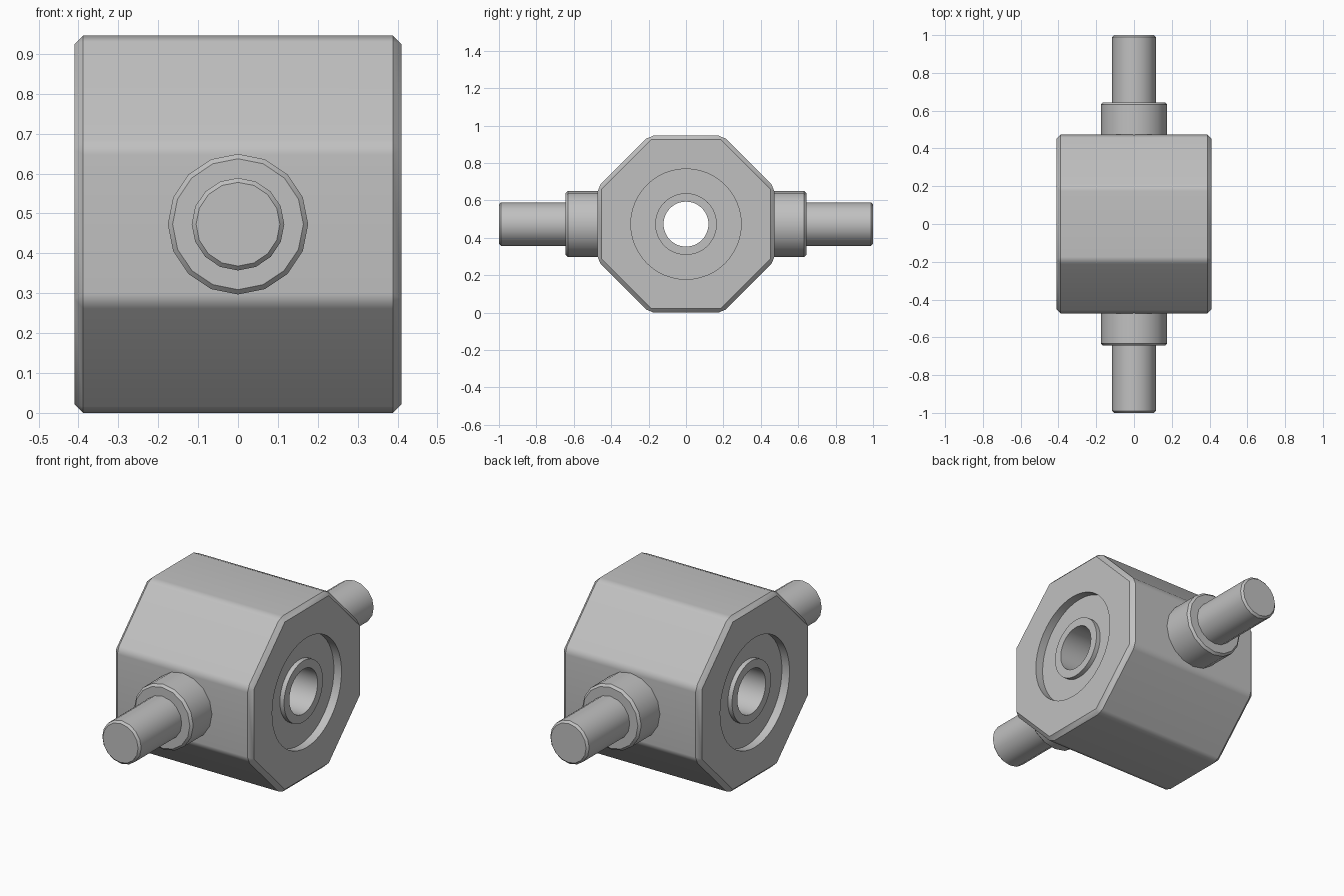
import bpy
import bmesh
import math
from mathutils import Matrix, Vector

MID = 0.473      # axis height and octagon apothem
HALF = 0.41      # half length of the housing

cube = bpy.data.objects.get("Cube")
if cube:
    bpy.data.objects.remove(cube, do_unlink=True)

grey = bpy.data.materials.new("plain grey")
grey.use_nodes = True
grey.diffuse_color = (0.53, 0.53, 0.53, 1)
grey.node_tree.nodes["Principled BSDF"].inputs["Base Color"].default_value = grey.diffuse_color


def lathe(name, profile, sides, axis, closed=False):
    """Turn (radius, distance) points about 'X', 'Y' or '-Y' through the middle."""
    turn = {"X": Matrix.Rotation(math.pi / 2, 3, "Y"),
            "Y": Matrix.Rotation(-math.pi / 2, 3, "X"),
            "-Y": Matrix.Rotation(math.pi / 2, 3, "X")}[axis]
    bm = bmesh.new()
    offset = math.pi / sides if sides == 8 else 0
    rings = []
    for r, d in profile:
        ring = []
        for i in range(sides):
            a = offset + 2 * math.pi * i / sides
            p = turn @ Vector((r * math.cos(a), r * math.sin(a), d))
            ring.append(bm.verts.new(p + Vector((0, 0, MID))))
        rings.append(ring)
    pairs = list(zip(rings, rings[1:]))
    if closed:
        pairs.append((rings[-1], rings[0]))
    else:
        bm.faces.new(rings[0])
        bm.faces.new(rings[-1])
    for a, b in pairs:
        for i in range(sides):
            j = (i + 1) % sides
            bm.faces.new((a[i], a[j], b[j], b[i]))
    bmesh.ops.recalc_face_normals(bm, faces=bm.faces)
    mesh = bpy.data.meshes.new(name)
    bm.to_mesh(mesh)
    bm.free()
    mesh.materials.append(grey)
    obj = bpy.data.objects.new(name, mesh)
    bpy.context.collection.objects.link(obj)
    return obj


def smooth(obj):
    bpy.ops.object.select_all(action="DESELECT")
    obj.select_set(True)
    bpy.context.view_layer.objects.active = obj
    bpy.ops.object.shade_smooth_by_angle(angle=math.radians(30))


# Octagonal housing with chamfered edges
corner = MID / math.cos(math.pi / 8)
housing = lathe("housing", [(corner, -HALF), (corner, HALF)], 8, "X")
bm = bmesh.new()
bm.from_mesh(housing.data)
bmesh.ops.bevel(bm, geom=bm.edges[:], offset=0.022, segments=1, affect="EDGES")
bm.to_mesh(housing.data)
bm.free()

# Bore through the housing that holds the bearing
cutter = lathe("bore_cutter", [(0.355, -0.6), (0.355, 0.6)], 48, "X")
cutter.hide_render = True
cutter.hide_viewport = True
cut = housing.modifiers.new("bore", "BOOLEAN")
cut.object = cutter
cut.operation = "DIFFERENCE"
cut.solver = "EXACT"
smooth(housing)
weighted = housing.modifiers.new("flat sides", "WEIGHTED_NORMAL")
weighted.keep_sharp = True

# Bearing: flush outer ring, sunken web and raised inner sleeve
half = [(0.355, HALF), (0.295, HALF), (0.295, HALF - 0.045), (0.165, HALF - 0.045),
        (0.165, HALF - 0.02), (0.12, HALF - 0.02)]
bearing = lathe("bearing", half + [(r, -d) for r, d in reversed(half)], 48, "X", closed=True)
smooth(bearing)

# Stepped shafts at the front and back
for side, axis in (("front", "-Y"), ("back", "Y")):
    collar = lathe(side + "_collar",
                   [(0.176, 0.46), (0.176, 0.632), (0.164, 0.644)], 16, axis)
    rod = lathe(side + "_rod",
                [(0.116, 0.6), (0.116, 0.989), (0.105, 1.0)], 16, axis)
    smooth(collar)
    smooth(rod)
